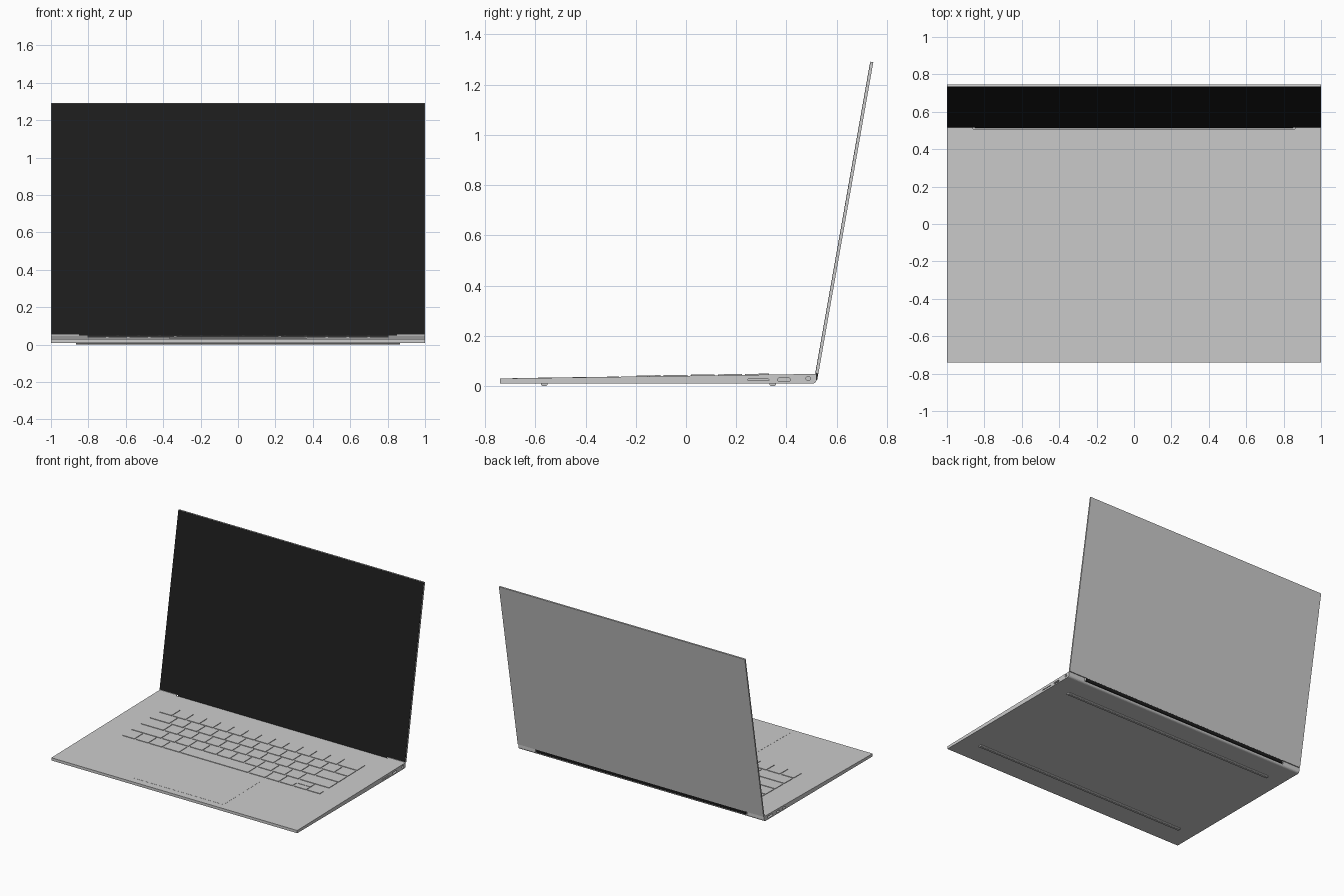
import bpy, bmesh, math
from mathutils import Vector

if "Cube" in bpy.data.objects:
    bpy.data.objects.remove(bpy.data.objects["Cube"])

BACK, FRONT = 0.52, -0.74
def deck_z(y):
    return 0.030 + (y - FRONT) * 0.0145

def finish(bm, name, mat=None):
    bmesh.ops.recalc_face_normals(bm, faces=bm.faces)
    me = bpy.data.meshes.new(name)
    bm.to_mesh(me)
    bm.free()
    ob = bpy.data.objects.new(name, me)
    bpy.context.collection.objects.link(ob)
    if mat:
        me.materials.append(mat)
    return ob

def add_prism(bm, profile, x0, x1):
    """Extrude a (y, z) outline along x."""
    f = bm.faces.new([bm.verts.new((x0, y, z)) for y, z in profile])
    ext = bmesh.ops.extrude_face_region(bm, geom=[f])["geom"]
    bmesh.ops.translate(bm, vec=(x1 - x0, 0, 0),
                        verts=[v for v in ext if isinstance(v, bmesh.types.BMVert)])

def prism(name, profile, x0, x1, mat=None):
    bm = bmesh.new()
    add_prism(bm, profile, x0, x1)
    return finish(bm, name, mat)

def slab(bm, x0, x1, y0, y1, h):
    """Thin plate lying on the sloping deck."""
    add_prism(bm, [(y0, deck_z(y0) - 0.002), (y1, deck_z(y1) - 0.002),
                   (y1, deck_z(y1) + h), (y0, deck_z(y0) + h)], x0, x1)

def stadium(cy, cz, w, h, n=8):
    r = h / 2
    pts = []
    for side in (1, -1):
        for i in range(n + 1):
            a = -math.pi / 2 + math.pi * i / n
            pts.append((cy + side * ((w / 2 - r) + r * math.cos(a)),
                        cz + side * r * math.sin(a)))
    if w - h < 1e-6:
        pts = [(cy + r * math.cos(2 * math.pi * i / 16),
                cz + r * math.sin(2 * math.pi * i / 16)) for i in range(16)]
    return pts

def cut(ob, cutter):
    m = ob.modifiers.new("cut", 'BOOLEAN')
    m.object = cutter
    m.solver = 'EXACT'
    bpy.context.view_layer.objects.active = ob
    bpy.ops.object.modifier_apply(modifier=m.name)
    bpy.data.objects.remove(cutter)

black = bpy.data.materials.new("screen_black")
black.diffuse_color = (0.012, 0.012, 0.012, 1)
black.use_nodes = True
black.node_tree.nodes["Principled BSDF"].inputs["Base Color"].default_value = black.diffuse_color

# Base body: wedge with a rounded lower back edge
r = 0.016
curve = [(BACK - r + r * math.sin(a), 0.01 + r - r * math.cos(a))
         for a in [math.pi / 2 * i / 6 for i in range(7)]]
base = prism("base_body", [(FRONT, 0.01)] + curve +
             [(BACK, deck_z(BACK)), (FRONT, deck_z(FRONT))], -1, 1)

# Hinge recess in the back edge
cut(base, prism("hinge_cutter", [(0.507, 0.024), (0.6, 0.024), (0.6, 0.1), (0.507, 0.1)], -0.86, 0.86))

# Side ports: card slot, video port and audio jack, then the left-hand ports
right_ports = [(0.288, 0.025, 0.085, 0.005), (0.39, 0.025, 0.052, 0.013), (0.487, 0.03, 0.018, 0.018)]
left_ports = [(0.45, 0.026, 0.06, 0.014), (0.36, 0.025, 0.036, 0.012), (0.29, 0.025, 0.036, 0.012)]
for side, ports in ((1, right_ports), (-1, left_ports)):
    for p in ports:
        cut(base, prism("port_cutter", stadium(*p), side * 0.975, side * 1.05))

# Hinge bar between base and lid
prism("hinge_bar", [(0.512, 0.027), (0.518, 0.023), (0.523, 0.027),
                    (0.527, 0.056), (0.516, 0.056)], -0.85, 0.85, black)

# Lid: tilted shell with the screen panel on its front face
tilt = math.radians(10)
up = Vector((math.sin(tilt), math.cos(tilt)))
out = Vector((math.cos(tilt), -math.sin(tilt)))
foot = Vector((0.5145, 0.0505))
def lid_profile(d0, d1, s0, s1):
    return [tuple(foot + up * s + out * d) for d, s in ((d0, s0), (d1, s0), (d1, s1), (d0, s1))]
prism("lid_shell", lid_profile(0.002, 0.0125, 0, 1.26), -1, 1)
prism("screen_panel", lid_profile(0, 0.002, 0.003, 1.257), -0.998, 0.998, black)

# Keyboard: five rows given in key widths
unit, pitch, gap = 1.62 / 14.5, 0.108, 0.013
rows = [[1] * 13 + [1.5],
        [1.5] + [1] * 13,
        [1.75] + [1] * 11 + [1.75],
        [2.25] + [1] * 10 + [2.25],
        [1, 1, 1, 1.25, 5, 1.25, 1, 1, 1, 1]]
bm = bmesh.new()
for i, row in enumerate(rows):
    x, top = -0.81, 0.33 - i * pitch
    bot = top - pitch + gap
    mid = (top + bot) / 2
    for j, w in enumerate(row):
        x0, x1 = x + gap / 2, x + w * unit - gap / 2
        if i == 4 and j == 8:
            slab(bm, x0, x1, bot, mid - 0.002, 0.004)
            slab(bm, x0, x1, mid + 0.002, top, 0.004)
        elif i == 4 and j > 6:
            slab(bm, x0, x1, bot, mid - 0.002, 0.004)
        else:
            slab(bm, x0, x1, bot, top, 0.004)
        x += w * unit
finish(bm, "keyboard_keys")

# Trackpad
bm = bmesh.new()
slab(bm, -0.365, 0.365, -0.69, -0.266, 0.0008)
finish(bm, "trackpad")

# Two long rubber feet under the base
for name, y in (("front_foot", -0.565), ("rear_foot", 0.345)):
    prism(name, [(y - 0.013, 0.011), (y - 0.013, 0.005), (y - 0.008, 0), (y + 0.008, 0),
                 (y + 0.013, 0.005), (y + 0.013, 0.011)], -0.865, 0.865)
